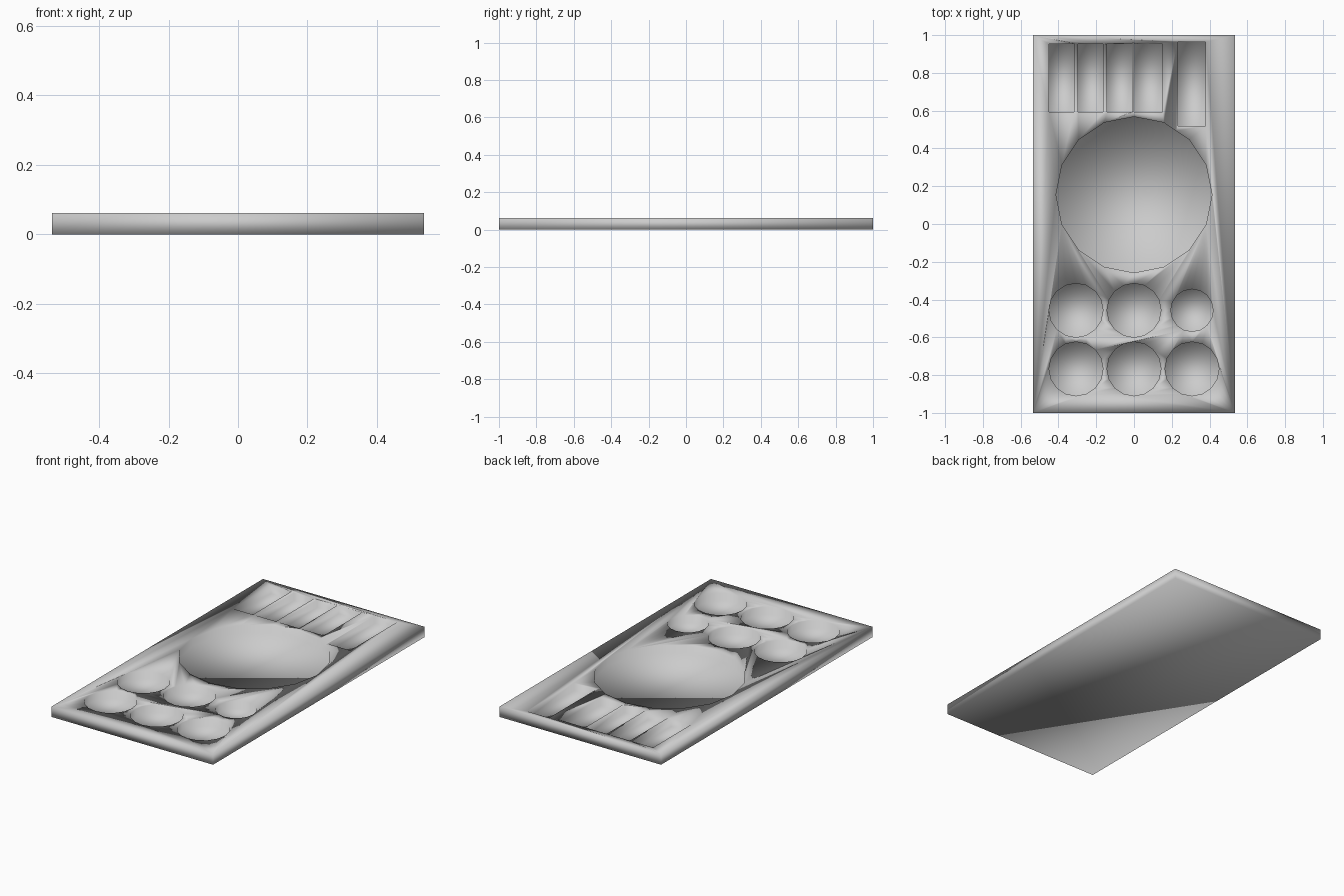
import bpy, bmesh
from mathutils import Matrix

if "Cube" in bpy.data.objects:
    bpy.data.objects.remove(bpy.data.objects["Cube"])

W, L, H = 1.07, 2.0, 0.062   # tray size
FLOOR = 0.015                # height of the pocket floors


def finish(name, bm):
    mesh = bpy.data.meshes.new(name)
    bm.to_mesh(mesh)
    bm.free()
    obj = bpy.data.objects.new(name, mesh)
    bpy.context.collection.objects.link(obj)
    return obj


def add_box(bm, x0, x1, y0, y1, z0, z1):
    m = Matrix.Translation(((x0 + x1) / 2, (y0 + y1) / 2, (z0 + z1) / 2))
    bmesh.ops.create_cube(bm, size=1, matrix=m @ Matrix.Diagonal((x1 - x0, y1 - y0, z1 - z0, 1)))


def add_well(bm, x, y, r, z0, z1):
    bmesh.ops.create_cone(bm, cap_ends=True, segments=16, radius1=r, radius2=r,
                          depth=z1 - z0, matrix=Matrix.Translation((x, y, (z0 + z1) / 2)))


# Tray slab
bm = bmesh.new()
add_box(bm, -W / 2, W / 2, -L / 2, L / 2, 0, H)
tray = finish("tray", bm)

# Pocket cutters: big round well, six small wells, five slots
top = H + 0.05
bm = bmesh.new()
add_well(bm, 0, 0.155, 0.413, FLOOR, top)
for y in (-0.457, -0.767):
    for x in (-0.307, 0, 0.307):
        small = x > 0 and y > -0.6
        add_well(bm, x, y, 0.112 if small else 0.143, FLOOR, top)
for x0, x1 in ((-0.449, -0.317), (-0.296, -0.164), (-0.142, -0.011), (0.0, 0.152)):
    add_box(bm, x0, x1, 0.594, 0.953, FLOOR, top)
add_box(bm, 0.232, 0.379, 0.52, 0.964, FLOOR, top)
cutter = finish("pocket_cutter", bm)
cutter.hide_render = True

# Cut the pockets
mod = tray.modifiers.new("pockets", 'BOOLEAN')
mod.operation = 'DIFFERENCE'
mod.solver = 'EXACT'
mod.object = cutter
bpy.context.view_layer.objects.active = tray
tray.select_set(True)
bpy.ops.object.modifier_apply(modifier=mod.name)
bpy.data.objects.remove(cutter)

# The whole tray is smooth shaded
tray.data.polygons.foreach_set("use_smooth", [True] * len(tray.data.polygons))
tray.data.update()
